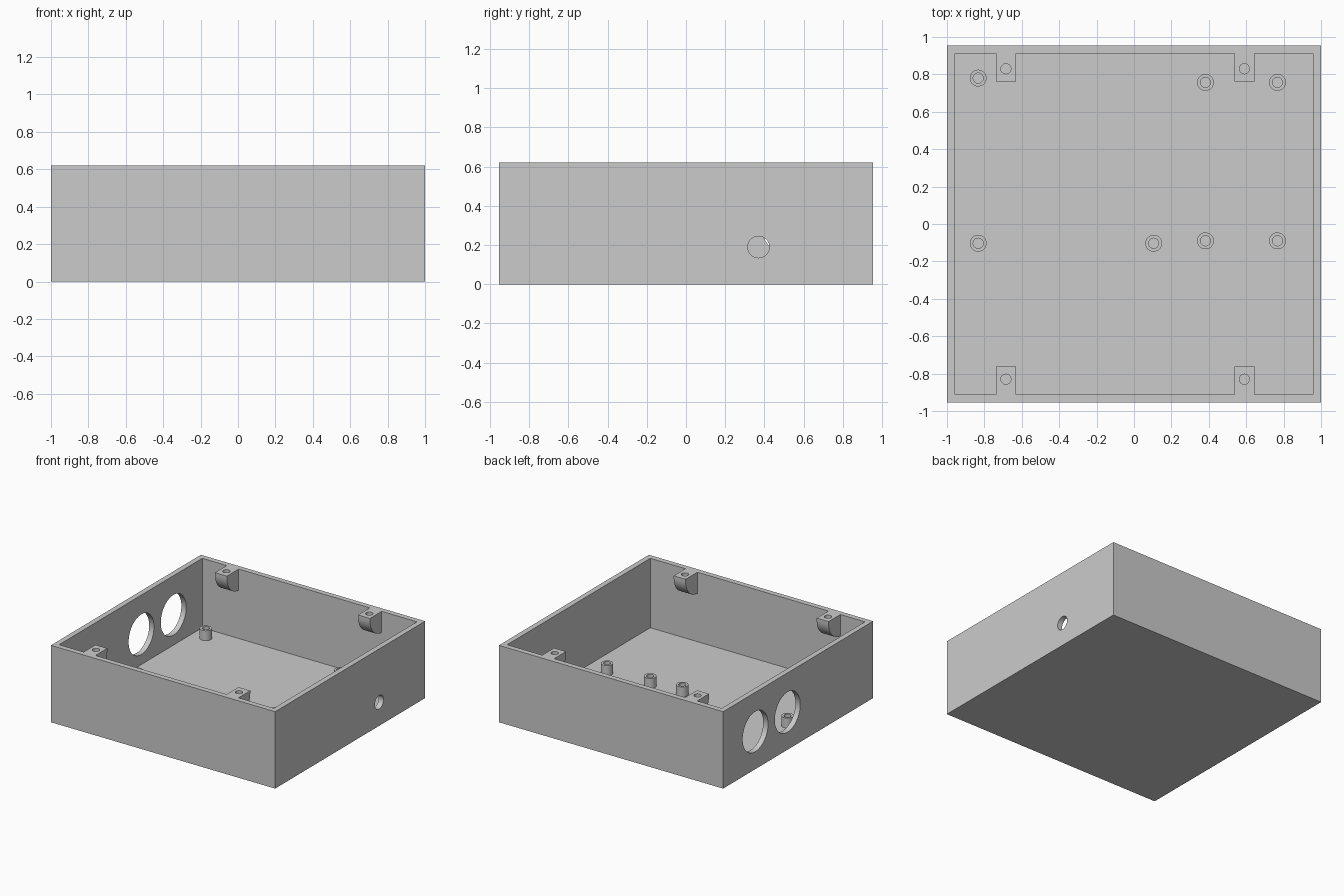
import bpy, bmesh
from math import sin, cos, pi, radians
from mathutils import Matrix, Vector

if "Cube" in bpy.data.objects:
    bpy.data.objects.remove(bpy.data.objects["Cube"], do_unlink=True)

W, D, H = 2.0, 1.91, 0.62        # outer size
WALL, FLOOR = 0.043, 0.06

grey = bpy.data.materials.new("plain grey")
grey.use_nodes = True
colour = (0.6, 0.6, 0.6, 1)
grey.diffuse_color = colour
grey.node_tree.nodes["Principled BSDF"].inputs["Base Color"].default_value = colour


def add_object(name, bm):
    bmesh.ops.recalc_face_normals(bm, faces=bm.faces)
    mesh = bpy.data.meshes.new(name)
    bm.to_mesh(mesh)
    bm.free()
    mesh.materials.append(grey)
    obj = bpy.data.objects.new(name, mesh)
    bpy.context.collection.objects.link(obj)
    return obj


def box(name, x0, x1, y0, y1, z0, z1):
    bm = bmesh.new()
    bmesh.ops.create_cube(bm, size=1)
    bmesh.ops.scale(bm, vec=(x1 - x0, y1 - y0, z1 - z0), verts=bm.verts)
    bmesh.ops.translate(bm, vec=((x0 + x1) / 2, (y0 + y1) / 2, (z0 + z1) / 2), verts=bm.verts)
    return add_object(name, bm)


def cylinder(name, centre, radius, length, axis="Z", sides=32):
    bm = bmesh.new()
    turn = Matrix.Rotation(pi / 2, 4, "Y") if axis == "X" else Matrix()
    bmesh.ops.create_cone(bm, cap_ends=True, segments=sides, radius1=radius, radius2=radius,
                          depth=length, matrix=Matrix.Translation(centre) @ turn)
    return add_object(name, bm)


def combine(target, tool, operation):
    mod = target.modifiers.new("combine", "BOOLEAN")
    mod.operation, mod.object, mod.solver = operation, tool, "EXACT"
    bpy.context.view_layer.objects.active = target
    bpy.ops.object.modifier_apply(modifier=mod.name)
    bpy.data.objects.remove(tool, do_unlink=True)


def smooth(obj):
    bpy.ops.object.select_all(action="DESELECT")
    obj.select_set(True)
    bpy.context.view_layer.objects.active = obj
    bpy.ops.object.shade_smooth_by_angle(angle=radians(30))


def lug(x, side):
    """Screw lug hanging from the rim, rounded underneath, rooted in the wall."""
    reach, drop = 0.15, 0.02
    inner = D / 2 - WALL
    profile = [(inner + 0.02, H), (inner - reach, H)]
    profile += [(inner - reach * cos(a), H - drop - reach * sin(a))
                for a in (i * pi / 24 for i in range(13))]
    profile.append((inner + 0.02, H - drop - reach))
    bm = bmesh.new()
    face = bm.faces.new([bm.verts.new((x - 0.053, side * y, z)) for y, z in profile])
    extruded = bmesh.ops.extrude_face_region(bm, geom=[face])["geom"]
    bmesh.ops.translate(bm, vec=(0.106, 0, 0),
                        verts=[v for v in extruded if isinstance(v, bmesh.types.BMVert)])
    return add_object("lug", bm)


# Open tray
tray = box("enclosure_tray", -W / 2, W / 2, -D / 2, D / 2, 0, H)
combine(tray, box("cavity", -W / 2 + WALL, W / 2 - WALL, -D / 2 + WALL, D / 2 - WALL,
                  FLOOR, H + 0.2), "DIFFERENCE")

# Screw lugs with blind holes
for x in (-0.685, 0.59):
    for side in (-1, 1):
        combine(tray, lug(x, side), "UNION")
        combine(tray, cylinder("screw_hole", (x, side * 0.83, H), 0.027, 0.2), "DIFFERENCE")

# Two large ports in the right wall, one cable hole in the left wall
for y in (0.545, 0.135):
    combine(tray, cylinder("port", (-W / 2, y, 0.303), 0.162, 0.2, "X", 48), "DIFFERENCE")
combine(tray, cylinder("cable_hole", (W / 2, 0.37, 0.19), 0.055, 0.2, "X"), "DIFFERENCE")
smooth(tray)

# Hollow standoffs on the floor
spots = [(-0.833, 0.78), (-0.833, -0.103), (0.105, -0.103)]
spots += [(x, y) for x in (0.382, 0.767) for y in (0.757, -0.09)]
for i, (x, y) in enumerate(spots, 1):
    post = cylinder(f"standoff_{i}", (x, y, FLOOR + 0.04), 0.045, 0.08)
    combine(post, cylinder("bore", (x, y, FLOOR + 0.06), 0.027, 0.118), "DIFFERENCE")
    smooth(post)
